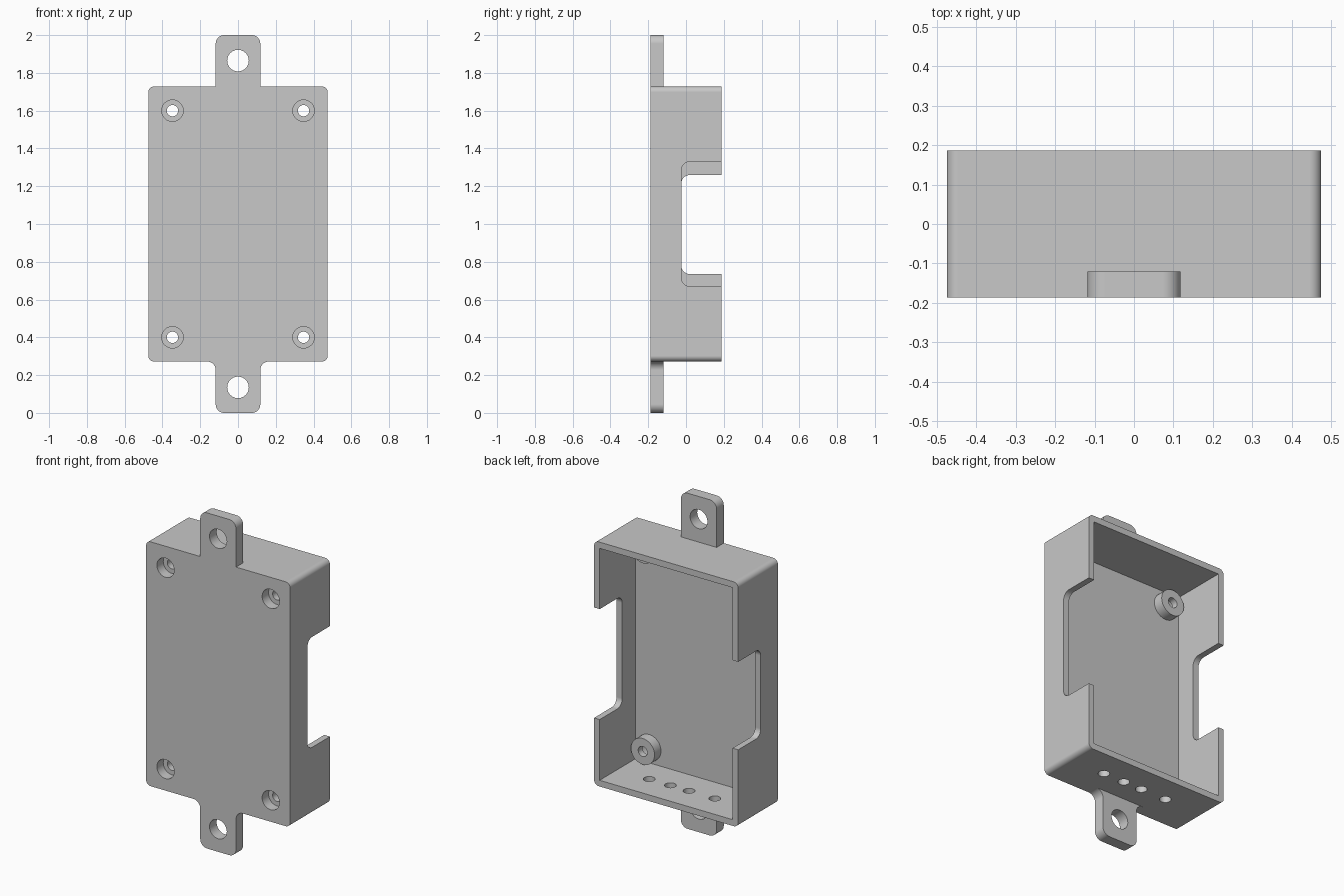
import bpy, bmesh
from math import sin, cos, pi, radians

if "Cube" in bpy.data.objects:
    bpy.data.objects.remove(bpy.data.objects["Cube"], do_unlink=True)

grey = bpy.data.materials.new("light_grey_plastic")
grey.use_nodes = True
COLOR = (0.58, 0.58, 0.58, 1)
grey.diffuse_color = COLOR
grey.node_tree.nodes["Principled BSDF"].inputs["Base Color"].default_value = COLOR

# Main dimensions
HALF_W, BOTTOM, TOP = 0.475, 0.272, 1.728
FRONT, BACK, FLOOR = -0.187, 0.187, -0.149
WALL, TAB_W, TAB_BACK = 0.037, 0.118, -0.12
BOSS_TOP, BORE_DEPTH = -0.088, 0.06


def arc(cx, cz, r, start, end, n=10):
    """Points on an arc, angles in quarter turns."""
    angles = [(start + (end - start) * i / n) * pi / 2 for i in range(n + 1)]
    return [(cx + r * cos(a), cz + r * sin(a)) for a in angles]


def rounded_rect(x0, x1, z0, z1, r):
    return (arc(x1 - r, z1 - r, r, 0, 1) + arc(x0 + r, z1 - r, r, 1, 2)
            + arc(x0 + r, z0 + r, r, 2, 3) + arc(x1 - r, z0 + r, r, 3, 4))


def circle(cx, cz, r):
    return arc(cx, cz, r, 0, 4, 40)[:-1]


def prism(name, points, lo, hi, axis="y"):
    """Extrude a closed profile along an axis."""
    place = {"x": lambda p: (lo, p[0], p[1]),
             "y": lambda p: (p[0], lo, p[1]),
             "z": lambda p: (p[0], p[1], lo)}[axis]
    bm = bmesh.new()
    face = bm.faces.new([bm.verts.new(place(p)) for p in points])
    out = bmesh.ops.extrude_face_region(bm, geom=[face])
    verts = [v for v in out["geom"] if isinstance(v, bmesh.types.BMVert)]
    shift = [(hi - lo) if a == axis else 0 for a in "xyz"]
    bmesh.ops.translate(bm, verts=verts, vec=shift)
    bmesh.ops.recalc_face_normals(bm, faces=bm.faces)
    mesh = bpy.data.meshes.new(name)
    bm.to_mesh(mesh)
    bm.free()
    mesh.materials.append(grey)
    obj = bpy.data.objects.new(name, mesh)
    bpy.context.collection.objects.link(obj)
    return obj


def combine(body, tool, operation):
    """Apply a boolean and discard the tool."""
    mod = body.modifiers.new(operation.lower(), "BOOLEAN")
    mod.operation, mod.solver, mod.object = operation, "EXACT", tool
    with bpy.context.temp_override(object=body, active_object=body):
        bpy.ops.object.modifier_apply(modifier=mod.name)
    bpy.data.objects.remove(tool, do_unlink=True)


# Open-backed tray
case = prism("enclosure", rounded_rect(-HALF_W, HALF_W, BOTTOM, TOP, 0.03), FRONT, BACK)
iw = HALF_W - WALL
cavity = [(-iw, BOTTOM + WALL), (iw, BOTTOM + WALL), (iw, TOP - WALL), (-iw, TOP - WALL)]
combine(case, prism("cavity_cutter", cavity, FLOOR, 0.3), "DIFFERENCE")

# Mounting tabs: plain above, filleted into the case below
R = 0.045
root = TOP - 0.02
upper = [(TAB_W, root)] + arc(TAB_W - R, 2 - R, R, 0, 1)
upper += arc(R - TAB_W, 2 - R, R, 1, 2) + [(-TAB_W, root)]
half = [(TAB_W + R, BOTTOM + 0.02)] + arc(TAB_W + R, BOTTOM - R, R, 1, 2)
half += arc(TAB_W - R, R, R, 0, -1)
lower = half + [(-x, z) for x, z in reversed(half)]
for name, outline in (("upper_tab", upper), ("lower_tab", lower)):
    combine(case, prism(name, outline, FRONT, TAB_BACK), "UNION")

# Screw bosses with counterbored holes
for x in (-0.347, 0.347):
    for z in (0.4, 1.6):
        combine(case, prism("boss", circle(x, z, 0.078), FLOOR - 0.02, BOSS_TOP), "UNION")
        combine(case, prism("bore_cutter", circle(x, z, 0.057), -0.3, FRONT + BORE_DEPTH),
                "DIFFERENCE")
        combine(case, prism("screw_cutter", circle(x, z, 0.03), -0.3, 0), "DIFFERENCE")

# Tab holes
for z in (0.135, 1.865):
    combine(case, prism("tab_cutter", circle(0, z, 0.057), -0.3, 0), "DIFFERENCE")

# Side notches, open to the back, larger on the left
for x0, x1, z0, z1 in ((0.4, 0.6, 0.671, 1.329), (-0.6, -0.4, 0.735, 1.259)):
    combine(case, prism("notch_cutter", rounded_rect(-0.025, 0.4, z0, z1, 0.045), x0, x1, "x"),
            "DIFFERENCE")

# Cable holes in the bottom wall
for x in (0.229, 0.089, -0.034, -0.204):
    combine(case, prism("cable_cutter", circle(x, 0.02, 0.032), 0.2, 0.35, "z"), "DIFFERENCE")

# Smooth curves, crisp edges
bpy.ops.object.select_all(action="DESELECT")
case.select_set(True)
bpy.context.view_layer.objects.active = case
bpy.ops.object.shade_smooth_by_angle(angle=radians(30))
weighted = case.modifiers.new("weighted_normals", "WEIGHTED_NORMAL")
weighted.keep_sharp = True
